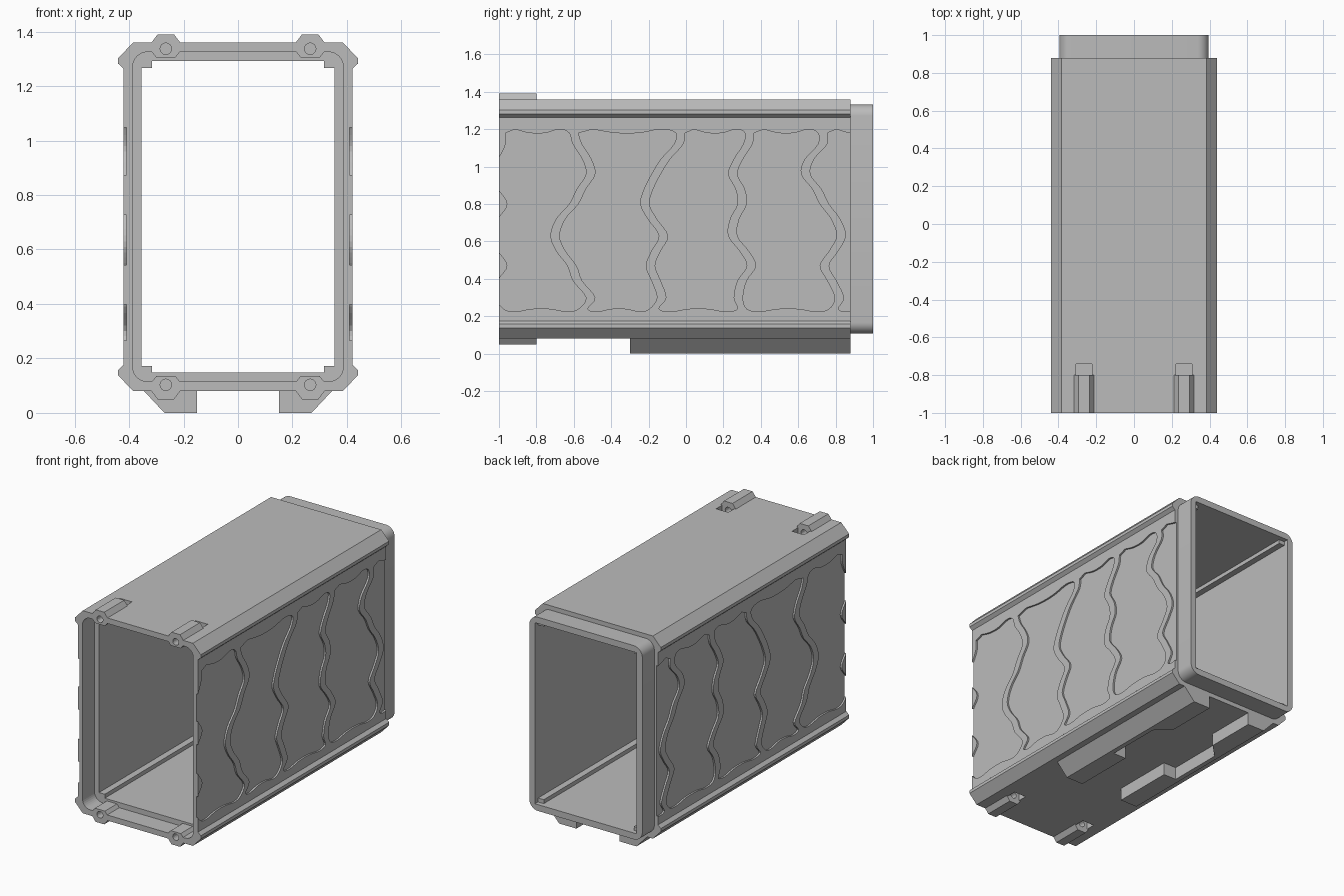
import bpy, bmesh, math

cube = bpy.data.objects.get("Cube")
if cube:
    bpy.data.objects.remove(cube)

grey = bpy.data.materials.new("plain_grey")
grey.use_nodes = True
grey.diffuse_color = (0.5, 0.5, 0.5, 1)
grey.node_tree.nodes["Principled BSDF"].inputs["Base Color"].default_value = (0.5, 0.5, 0.5, 1)

MID = 0.72     # height of the shell's centre line
HALF_Z = 0.64


def prism(name, pts, lo, hi, axis="y"):
    """Extrude a flat outline from lo to hi along an axis."""
    place = {"x": lambda p, t: (t, p[0], p[1]),
             "y": lambda p, t: (p[0], t, p[1]),
             "z": lambda p, t: (p[0], p[1], t)}[axis]
    bm = bmesh.new()
    ends = [[bm.verts.new(place(p, t)) for p in pts] for t in (lo, hi)]
    for ring in ends:
        bm.faces.new(ring)
    for i in range(len(pts)):
        j = (i + 1) % len(pts)
        bm.faces.new((ends[0][i], ends[0][j], ends[1][j], ends[1][i]))
    bmesh.ops.recalc_face_normals(bm, faces=bm.faces)
    mesh = bpy.data.meshes.new(name)
    bm.to_mesh(mesh)
    bm.free()
    mesh.materials.append(grey)
    ob = bpy.data.objects.new(name, mesh)
    bpy.context.collection.objects.link(ob)
    return ob


def combine(ob, tool, mode="DIFFERENCE"):
    """Apply a boolean and discard the tool."""
    mod = ob.modifiers.new("cut", "BOOLEAN")
    mod.operation, mod.solver, mod.object = mode, "EXACT", tool
    bpy.context.view_layer.update()
    mesh = bpy.data.meshes.new_from_object(ob.evaluated_get(bpy.context.evaluated_depsgraph_get()))
    ob.modifiers.clear()
    ob.data = mesh
    bpy.data.objects.remove(tool)


def four_way(quarter):
    """Mirror a quarter outline, listed from top to side, into a closed loop."""
    q = quarter
    loop = q + [(x, -z) for x, z in q[::-1]]
    loop += [(-x, -z) for x, z in q] + [(-x, z) for x, z in q[::-1]]
    return [(x, z + MID) for x, z in loop]


def rounded(w, h, r, steps=8):
    return four_way([(w - r + r * math.sin(a), h - r + r * math.cos(a))
                     for a in (math.pi / 2 * i / steps for i in range(steps + 1))])


def box(cx, w, lo, hi):
    return [(cx - w, lo), (cx + w, lo), (cx + w, hi), (cx - w, hi)]


def smooth_line(pts, steps=4):
    """Catmull-Rom curve through the points."""
    out = []
    p = [pts[0]] + pts + [pts[-1]]
    for a, b, c, d in zip(p, p[1:], p[2:], p[3:]):
        for s in range(steps):
            t = s / steps
            out.append(tuple(0.5 * (2 * b[k] + (c[k] - a[k]) * t
                       + (2 * a[k] - 5 * b[k] + 4 * c[k] - d[k]) * t ** 2
                       + (3 * b[k] - a[k] - 3 * c[k] + d[k]) * t ** 3) for k in (0, 1)))
    return out + [pts[-1]]


def bore():
    """Inner opening with a small square rib in each corner."""
    return prism("bore", four_way([(0.315, 0.572), (0.315, 0.547), (0.355, 0.547)]), -1.2, 1.2)


# Shell with flared corner rails
shell = prism("shell", four_way([(0.385, HALF_Z), (0.44, 0.582), (0.44, 0.562), (0.42, 0.544)]), -1, 0.88)
combine(shell, bore())
combine(shell, prism("socket", rounded(0.387, 0.605, 0.055), -1.2, -0.88))

# Screw lugs at the front, with a pocket behind each
for sx in (-1, 1):
    for sz in (-1, 1):
        cx = 0.265 * sx

        def up(pts):
            return [(x, MID + sz * z) for x, z in pts]
        lug = [(cx - 0.055, 0.637), (cx - 0.03, 0.67), (cx + 0.03, 0.67), (cx + 0.055, 0.637),
               (cx + 0.055, 0.61), (cx + 0.035, 0.585), (cx - 0.035, 0.585), (cx - 0.055, 0.61)]
        combine(shell, prism("lug", up(lug), -1, -0.8), "UNION")
        combine(shell, prism("pocket", up(box(cx, 0.042, 0.59, 0.7)), -0.8, -0.74))
        hole = [(cx + 0.021 * math.cos(i * math.pi / 8), 0.617 + 0.021 * math.sin(i * math.pi / 8))
                for i in range(16)]
        combine(shell, prism("hole", up(hole), -1.1, -0.77))

# Wavy ridges left between shallow side panels (positions in hundredths)
levels = [118, 112, 104, 96, 88, 80, 72, 63, 55, 47, 39, 30, 24]
ridges = [
    [-99, -99, -103, -110, -103, -98, -103, -108, -103, -98, -103, -104, -100],
    [-60, -58, -53, -51, -56, -60, -67, -70, -67, -61, -58, -51, -55],
    [-3, -4, -11, -16, -20, -22, -18, -12, -16, -19, -16, -13, -17],
    [34, 33, 28, 25, 29, 30, 26, 25, 31, 35, 30, 28, 30],
    [73, 73, 66, 64, 70, 74, 80, 83, 79, 74, 78, 82, 79],
    [110] * len(levels),
]
for left, right in zip(ridges, ridges[1:]):
    down = [(y / 100 - 0.025, z / 100) for y, z in zip(right, levels)]
    rise = [(y / 100 + 0.025, z / 100) for y, z in zip(left, levels)][::-1]

    def edge(a, b, heights):
        return [(a[0] + (b[0] - a[0]) * f, z) for f, z in zip((0.15, 0.38, 0.62, 0.85), heights)]
    top = edge(rise[-1], down[0], (1.2, 1.18, 1.18, 1.2))
    base = edge(down[-1], rise[0], (0.225, 0.24, 0.24, 0.225))
    outline = smooth_line(top + down + base + rise)
    for sx in (-1, 1):
        combine(shell, prism("panel", outline, 0.409 * sx, 0.5 * sx, "x"))

# Rounded lip at the back that fits the next socket
lip = prism("back_lip", rounded(0.395, 0.612, 0.06), 0.88, 1)
combine(lip, bore())
combine(lip, prism("rib_end", box(0, 0.355, 0.148, 1.292), 0.97, 1.2))
bpy.ops.object.select_all(action="DESELECT")
lip.select_set(True)
bpy.context.view_layer.objects.active = lip
bpy.ops.object.shade_smooth_by_angle(angle=math.radians(30))

# Feet: sloped rails with two inward pads each
for side, sx in (("left", 1), ("right", -1)):
    def flip(pts):
        return [(x * sx, b) for x, b in pts]
    foot = prism(side + "_foot", flip([(0.345, 0.085), (0.345, 0.08), (0.27, 0), (0.24, 0), (0.24, 0.085)]),
                 -0.3, 0.88)
    for pad in ([(0.25, -0.3), (0.15, -0.3), (0.15, 0.1), (0.25, 0.1)],
                [(0.25, 0.45), (0.15, 0.55), (0.15, 0.88), (0.25, 0.88)]):
        combine(foot, prism("pad", flip(pad), 0, 0.085, "z"), "UNION")
